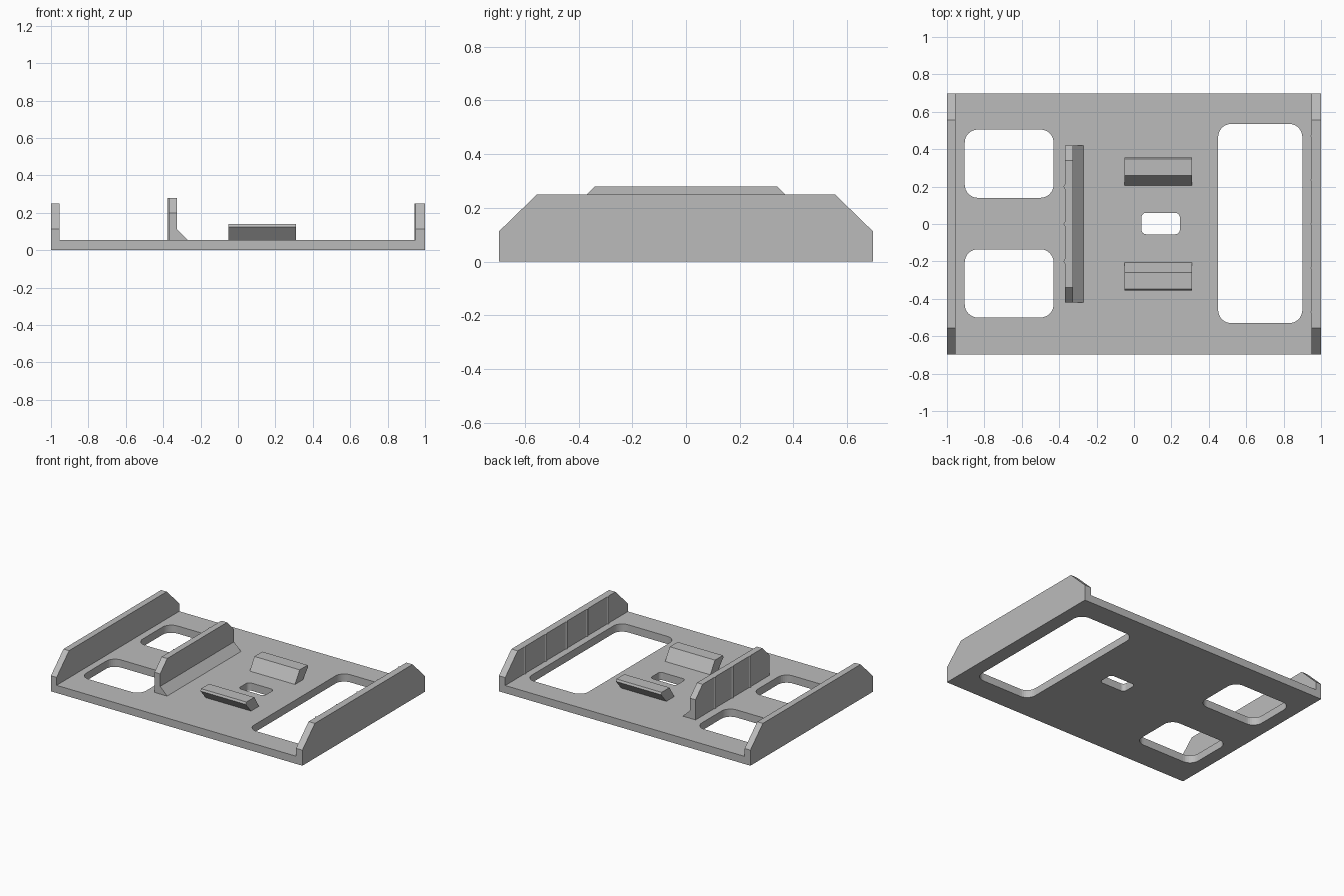
import bpy
import bmesh
from math import cos, sin, pi

cube = bpy.data.objects.get("Cube")
if cube:
    bpy.data.objects.remove(cube, do_unlink=True)

grey = bpy.data.materials.new("plain grey")
grey.use_nodes = True
colour = (0.5, 0.5, 0.5, 1)
grey.diffuse_color = colour
grey.node_tree.nodes["Principled BSDF"].inputs["Base Color"].default_value = colour

DEPTH, THICK = 0.697, 0.055


def add_object(name, mesh):
    mesh.materials.append(grey)
    obj = bpy.data.objects.new(name, mesh)
    bpy.context.collection.objects.link(obj)
    return obj


def prism(name, profile, start, end, place):
    """Extrude a 2D profile from start to end; place maps (u, v, t) to xyz."""
    bm = bmesh.new()
    rings = [[bm.verts.new(place(u, v, t)) for u, v in profile] for t in (start, end)]
    bm.faces.new(rings[0])
    bm.faces.new(rings[1])
    n = len(profile)
    for i in range(n):
        j = (i + 1) % n
        bm.faces.new((rings[0][i], rings[0][j], rings[1][j], rings[1][i]))
    bmesh.ops.recalc_face_normals(bm, faces=bm.faces)
    mesh = bpy.data.meshes.new(name)
    bm.to_mesh(mesh)
    bm.free()
    return add_object(name, mesh)


def along_x(u, v, t):
    return (t, u, v)


def along_y(u, v, t):
    return (u, t, v)


def along_z(u, v, t):
    return (u, v, t)


def rounded(x0, x1, y0, y1, r, steps=8):
    """Outline of a rectangle with rounded corners."""
    centres = ((x1 - r, y1 - r), (x0 + r, y1 - r), (x0 + r, y0 + r), (x1 - r, y0 + r))
    return [(cx + r * cos((q + s / steps) * pi / 2), cy + r * sin((q + s / steps) * pi / 2))
            for q, (cx, cy) in enumerate(centres) for s in range(steps + 1)]


# Base plate: filled outline with four rounded windows
outlines = [
    [(-0.955, -DEPTH), (0.95, -DEPTH), (0.95, DEPTH), (-0.955, DEPTH)],
    rounded(-0.905, -0.43, 0.14, 0.505, 0.07),
    rounded(-0.905, -0.43, -0.5, -0.135, 0.07),
    rounded(0.45, 0.9, -0.53, 0.535, 0.07),
    rounded(0.04, 0.245, -0.055, 0.06, 0.025),
]
curve = bpy.data.curves.new("plate_outline", "CURVE")
curve.dimensions = "2D"
curve.fill_mode = "BOTH"
curve.extrude = THICK / 2
for outline in outlines:
    spline = curve.splines.new("POLY")
    spline.points.add(len(outline) - 1)
    for point, (x, y) in zip(spline.points, outline):
        point.co = (x, y, 0, 1)
    spline.use_cyclic_u = True
    spline.use_smooth = False
helper = bpy.data.objects.new("plate_outline", curve)
bpy.context.collection.objects.link(helper)
depsgraph = bpy.context.evaluated_depsgraph_get()
plate_mesh = bpy.data.meshes.new_from_object(helper.evaluated_get(depsgraph))
bpy.data.objects.remove(helper, do_unlink=True)
plate_mesh.materials.clear()
plate = add_object("base_plate", plate_mesh)
plate.location.z = THICK / 2

# Side walls with sloping ends
half = [(DEPTH, 0), (DEPTH, 0.112), (0.555, 0.25)]
wall = half + [(-y, z) for y, z in reversed(half)]
prism("right_wall", wall, -1, -0.955, along_x)
prism("left_wall", wall, 0.95, 1, along_x)

# Divider with clipped top corners and a sloping foot
half = [(0.42, THICK), (0.42, 0.2), (0.34, 0.28)]
prism("divider", half + [(-y, z) for y, z in reversed(half)], -0.37, -0.325, along_x)
prism("divider_foot", [(-0.325, THICK), (-0.27, THICK), (-0.325, 0.11)], -0.42, 0.42, along_y)


# Thin vertical ribs on the left wall and the divider
def rib(name, x, y, top):
    prism(name, [(x, y - 0.012), (x - 0.007, y), (x, y + 0.012)], THICK, top, along_z)


for i in range(-2, 3):
    rib("wall_rib", 0.95, i * 0.235, 0.25)
for i in range(-1, 2):
    rib("divider_rib", -0.37, i * 0.2, 0.28)

# Pair of clips leaning outward
clip = [(0.205, THICK), (0.258, 0.14), (0.348, 0.14), (0.355, 0.125), (0.295, THICK)]
for name, side in (("back_clip", 1), ("front_clip", -1)):
    prism(name, [(y * side, z) for y, z in clip], -0.05, 0.31, along_x)
